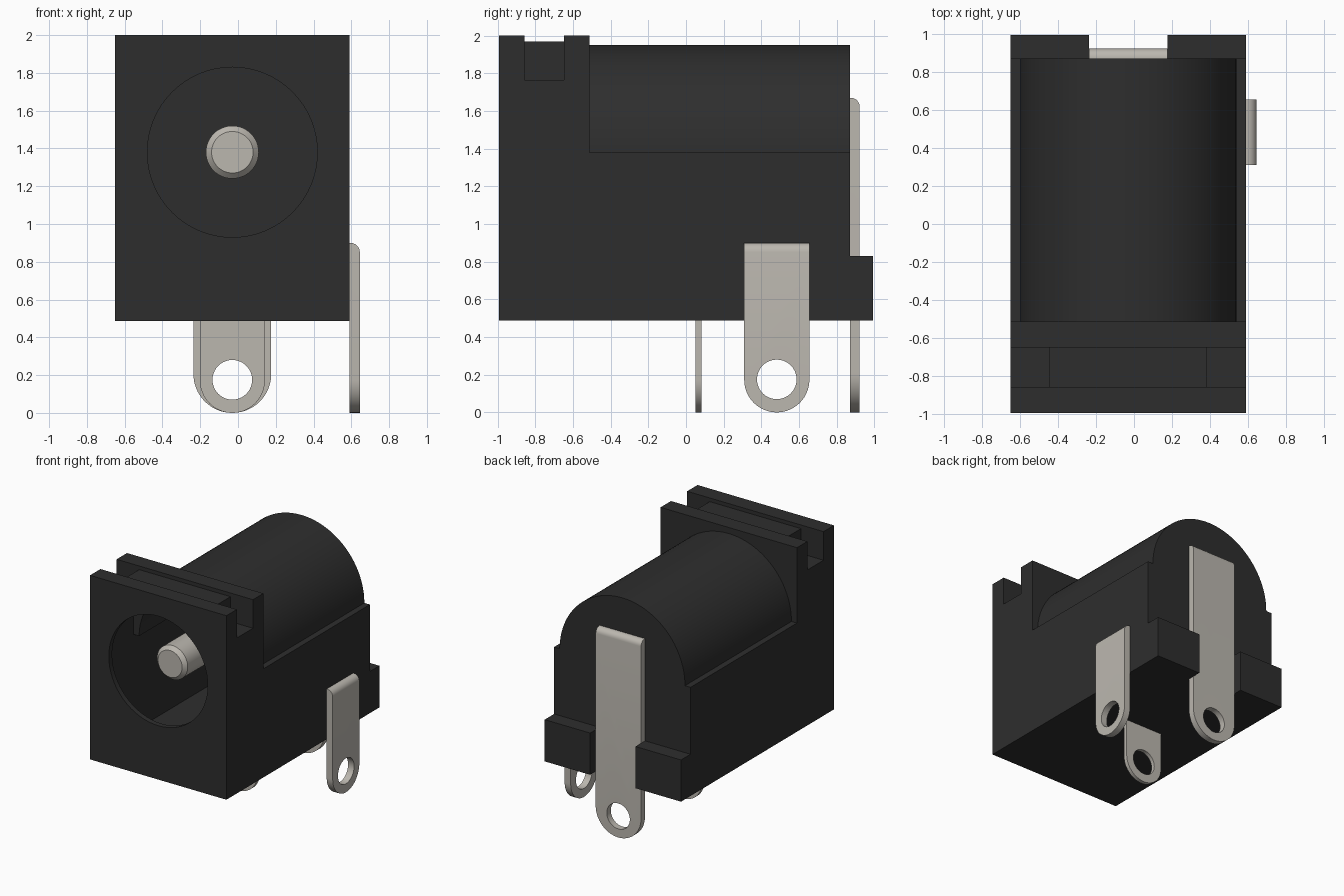
import bpy, bmesh, math
from mathutils import Matrix

if "Cube" in bpy.data.objects:
    bpy.data.objects.remove(bpy.data.objects["Cube"], do_unlink=True)

CX, CZ = -0.03, 1.38          # axis of the socket
Z0 = 0.487                    # underside of the housing


def material(name, rgb):
    m = bpy.data.materials.new(name)
    m.use_nodes = True
    m.diffuse_color = (*rgb, 1)
    bsdf = m.node_tree.nodes["Principled BSDF"]
    bsdf.inputs["Base Color"].default_value = (*rgb, 1)
    bsdf.inputs["Roughness"].default_value = 0.6
    return m


BLACK = material("black plastic", (0.027, 0.027, 0.027))
METAL = material("tinned metal", (0.50, 0.475, 0.43))


def arc(cx, cz, r, a0, a1, n):
    return [(cx + r * math.cos(math.radians(a0 + (a1 - a0) * i / n)),
             cz + r * math.sin(math.radians(a0 + (a1 - a0) * i / n))) for i in range(n + 1)]


def prism(name, profile, y0, y1, mat, bevel=None, size=0.0, segments=1):
    """Extrude an (x, z) profile along y; bevel picks edges to soften."""
    bm = bmesh.new()
    face = bm.faces.new([bm.verts.new((x, y0, z)) for x, z in profile])
    ext = bmesh.ops.extrude_face_region(bm, geom=[face])
    bmesh.ops.translate(bm, vec=(0, y1 - y0, 0),
                        verts=[v for v in ext["geom"] if isinstance(v, bmesh.types.BMVert)])
    bmesh.ops.recalc_face_normals(bm, faces=bm.faces)
    if bevel:
        edges = [e for e in bm.edges if all(bevel(v.co) for v in e.verts)]
        bmesh.ops.bevel(bm, geom=edges, offset=size, segments=segments, profile=0.5,
                        affect='EDGES')
    me = bpy.data.meshes.new(name)
    bm.to_mesh(me)
    bm.free()
    me.materials.append(mat)
    ob = bpy.data.objects.new(name, me)
    bpy.context.collection.objects.link(ob)
    return ob


def box(name, x0, x1, y0, y1, z0, z1, mat=BLACK):
    return prism(name, [(x0, z0), (x1, z0), (x1, z1), (x0, z1)], y0, y1, mat)


def combine(target, tool, operation):
    """Apply a boolean and discard the tool."""
    mod = target.modifiers.new("cut", 'BOOLEAN')
    mod.operation, mod.solver, mod.object = operation, 'EXACT', tool
    bpy.context.view_layer.objects.active = target
    bpy.context.view_layer.update()
    bpy.ops.object.modifier_apply(modifier=mod.name)
    bpy.data.objects.remove(tool, do_unlink=True)


def circle(r, n=64):
    return arc(CX, CZ, r, 0, 360, n)[:-1]


def tunnel(half, r, floor):
    """Square-bottomed profile with a round top."""
    return ([(CX - half, floor), (CX + half, floor), (CX + half, CZ)]
            + arc(CX, CZ, r, 0, 180, 48) + [(CX - half, CZ)])


# Housing: square front block joined to the round-topped rear body
housing = box("housing", CX - 0.62, CX + 0.62, -0.993, -0.513, Z0, 2.0)
combine(housing, prism("rear_body", tunnel(0.62, 0.57, Z0), -0.6, 0.87, BLACK), 'UNION')

# Feet either side of the rear terminal
for s in (-1, 1):
    xs = sorted((CX + s * 0.207, CX + s * 0.62))
    combine(housing, box("foot", *xs, 0.80, 0.993, Z0, 0.83), 'UNION')

# Groove across the top, deeper at both ends
combine(housing, box("groove", -1, 1, -0.858, -0.648, 1.97, 2.2), 'DIFFERENCE')
for s in (-1, 1):
    xs = sorted((CX + s * 0.415, CX + s * 0.8))
    combine(housing, box("notch", *xs, -0.858, -0.648, 1.765, 2.1), 'DIFFERENCE')

# Hollow interior and round plug opening
stepped = [(CX + s * x, z) for s, pts in (
    (1, [(0.52, 0.585), (0.52, 1.685), (0.336, 1.685), (0.336, 1.89)]),
    (-1, [(0.336, 1.89), (0.336, 1.685), (0.52, 1.685), (0.52, 0.585)])) for x, z in pts]
combine(housing, prism("front_cavity", stepped, -0.95, -0.57, BLACK), 'DIFFERENCE')
combine(housing, prism("rear_cavity", tunnel(0.52, 0.47, 0.585), -0.60, 0.80, BLACK), 'DIFFERENCE')
combine(housing, prism("opening", circle(0.45), -1.1, -0.9, BLACK), 'DIFFERENCE')

# Centre pin with a chamfered tip
pin = prism("centre_pin", circle(0.14, 48), -0.84, 0.83, METAL,
            bevel=lambda c: c.y < 0, size=0.03, segments=1)


def terminal(name, half, thick, top, rounded):
    """Flat solder tab with a round end and an eyelet; outer face is +y."""
    profile = arc(0, half, half, 180, 360, 32) + [(half, top), (-half, top)]
    bevel = (lambda c: c.z > top - 0.001 and c.y > thick - 0.001) if rounded else None
    tab = prism(name, profile, 0, thick, METAL, bevel, thick * 0.9, 6)
    eyelet = arc(0, 0.175, 0.105, 0, 360, 40)[:-1]
    combine(tab, prism("eyelet", eyelet, -0.1, 0.2, METAL), 'DIFFERENCE')
    return tab


rear = terminal("rear_terminal", 0.206, 0.052, 1.67, True)
rear.data.transform(Matrix.Translation((CX, 0.87, 0)))

middle = terminal("middle_terminal", 0.172, 0.032, 0.55, False)
middle.data.transform(Matrix.Translation((CX, 0.05, 0)))

side = terminal("side_terminal", 0.173, 0.055, 0.9, True)
side.data.transform(Matrix.Translation((0.59, 0.482, 0)) @ Matrix.Rotation(-math.pi / 2, 4, 'Z'))

# Smooth the round surfaces, keep corners crisp
bpy.ops.object.select_all(action='DESELECT')
for ob in (housing, pin, rear, middle, side):
    ob.select_set(True)
bpy.context.view_layer.objects.active = housing
bpy.ops.object.shade_smooth_by_angle(angle=math.radians(30))
